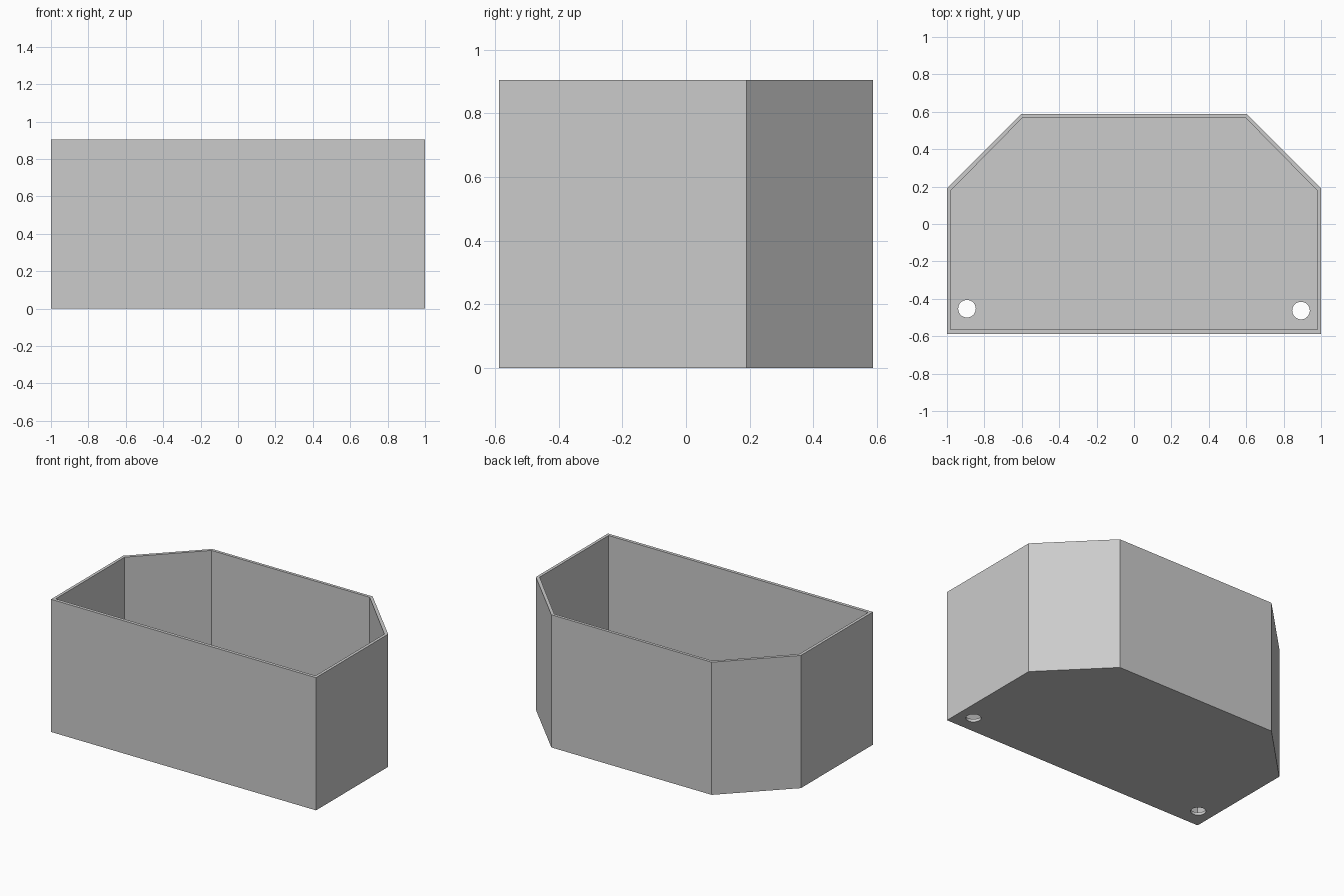
import bpy
import bmesh

if "Cube" in bpy.data.objects:
    bpy.data.objects.remove(bpy.data.objects["Cube"], do_unlink=True)

HEIGHT = 0.905
FLOOR = 0.02

grey = bpy.data.materials.new("light grey")
grey.use_nodes = True
colour = (0.6, 0.6, 0.6, 1)
grey.diffuse_color = colour
grey.node_tree.nodes["Principled BSDF"].inputs["Base Color"].default_value = colour


def outline(half_x, front, back, corner_x, corner_y):
    """Mirrored plan with the two back corners cut off."""
    right = [(half_x, front), (half_x, corner_y), (corner_x, back)]
    return right + [(-x, y) for x, y in reversed(right)]


def prism(name, points, bottom, top):
    bm = bmesh.new()
    base = bm.faces.new([bm.verts.new((x, y, bottom)) for x, y in points])
    new = bmesh.ops.extrude_face_region(bm, geom=[base])["geom"]
    verts = [v for v in new if isinstance(v, bmesh.types.BMVert)]
    bmesh.ops.translate(bm, verts=verts, vec=(0, 0, top - bottom))
    bmesh.ops.recalc_face_normals(bm, faces=bm.faces)
    mesh = bpy.data.meshes.new(name)
    bm.to_mesh(mesh)
    bm.free()
    mesh.materials.append(grey)
    obj = bpy.data.objects.new(name, mesh)
    bpy.context.collection.objects.link(obj)
    return obj


def cut(target, cutter):
    mod = target.modifiers.new(cutter.name, 'BOOLEAN')
    mod.operation = 'DIFFERENCE'
    mod.solver = 'EXACT'
    mod.object = cutter
    bpy.context.view_layer.objects.active = target
    bpy.ops.object.modifier_apply(modifier=mod.name)
    bpy.data.objects.remove(cutter, do_unlink=True)


# Open box with thin walls and a thin floor
box = prism("open_box", outline(1, -0.587, 0.587, 0.605, 0.19), 0, HEIGHT)
cut(box, prism("cavity", outline(0.98, -0.565, 0.567, 0.597, 0.178), FLOOR, HEIGHT + 0.1))

# Round drain holes in the front corners of the floor
for x, y in ((-0.893, -0.453), (0.893, -0.463)):
    bpy.ops.mesh.primitive_cylinder_add(vertices=32, radius=0.047, depth=0.2, location=(x, y, 0))
    hole = bpy.context.object
    hole.name = "drain_hole"
    hole.data.materials.append(grey)
    cut(box, hole)

# Smooth hole rims, crisp box edges
bpy.ops.object.select_all(action='DESELECT')
box.select_set(True)
bpy.context.view_layer.objects.active = box
bpy.ops.object.shade_smooth_by_angle()
